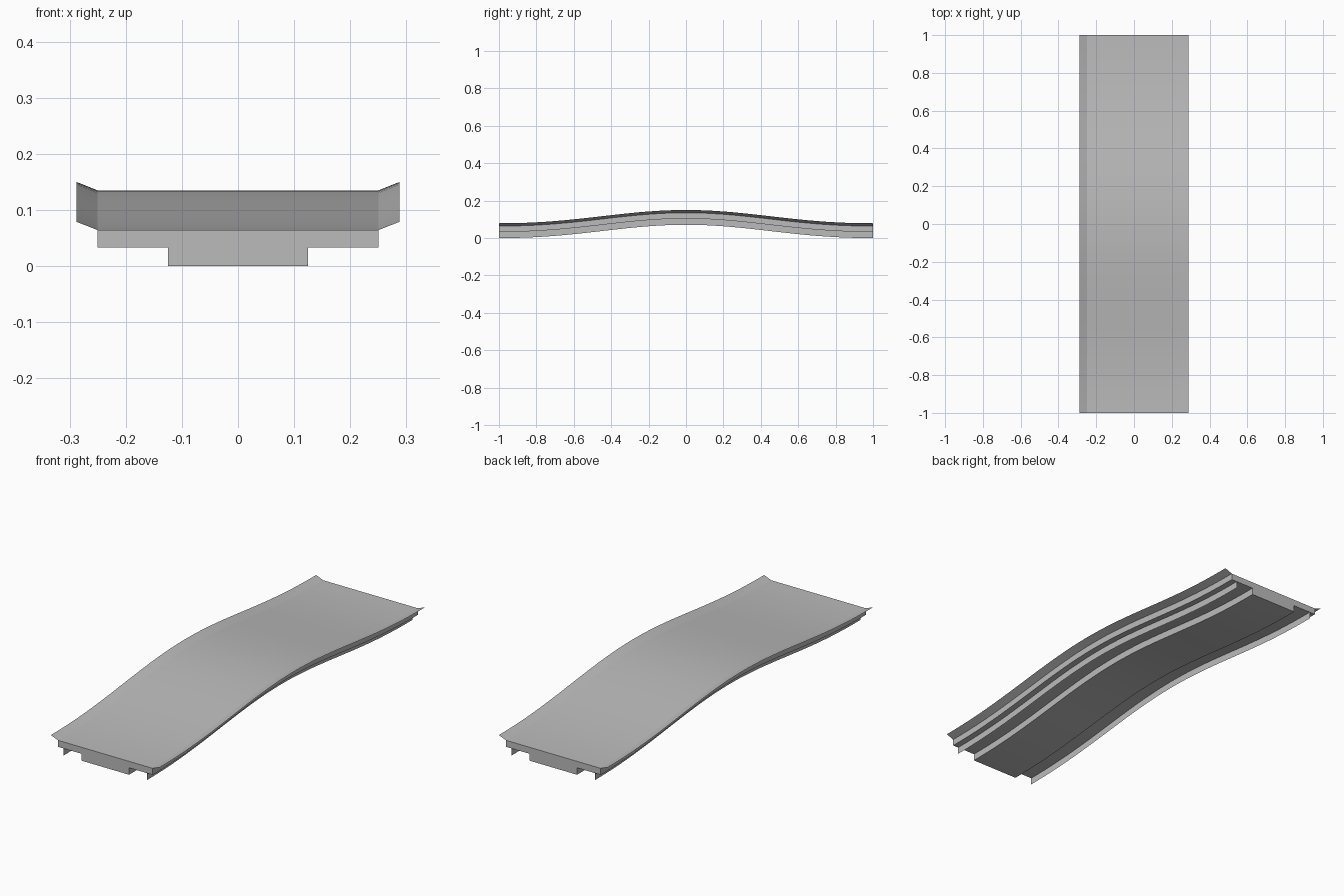
import bpy, bmesh, math

if "Cube" in bpy.data.objects:
    bpy.data.objects.remove(bpy.data.objects["Cube"])

LENGTH, RISE, STEPS = 2.0, 0.071, 40
DECK_HALF, BEAM_HALF, RAIL_X, TIP_X = 0.25, 0.125, 0.22, 0.288
DECK_Z, SLAB_Z, TIP_Z = 0.064, 0.033, 0.079

grey = bpy.data.materials.new("concrete_grey")
grey.use_nodes = True
colour = (0.5, 0.5, 0.5, 1)
grey.diffuse_color = colour
grey.node_tree.nodes["Principled BSDF"].inputs["Base Color"].default_value = colour


def hump(y):
    """Height of the arched path at y, level at both ends."""
    t = (1 - abs(y)) ** 1.1
    return RISE * (1 - math.cos(math.pi * t)) / 2


def sweep(name, profile, closed):
    """Sweep an x-z profile along the arched path."""
    bm = bmesh.new()
    rows = []
    for i in range(STEPS + 1):
        y = LENGTH * (i / STEPS - 0.5)
        rows.append([bm.verts.new((x, y, z + hump(y))) for x, z in profile])
    n = len(profile)
    for a, b in zip(rows, rows[1:]):
        for j in range(n if closed else n - 1):
            k = (j + 1) % n
            bm.faces.new((a[j], a[k], b[k], b[j]))
    if closed:
        bm.faces.new(rows[0])
        bm.faces.new(rows[-1])
        bmesh.ops.recalc_face_normals(bm, faces=bm.faces)
    mesh = bpy.data.meshes.new(name)
    bm.to_mesh(mesh)
    bm.free()
    mesh.materials.append(grey)
    obj = bpy.data.objects.new(name, mesh)
    bpy.context.collection.objects.link(obj)
    bpy.ops.object.select_all(action="DESELECT")
    obj.select_set(True)
    bpy.context.view_layer.objects.active = obj
    bpy.ops.object.shade_smooth_by_angle()
    return obj


# Deck slab with the narrower beam beneath it
half = [(DECK_HALF, DECK_Z), (DECK_HALF, SLAB_Z), (BEAM_HALF, SLAB_Z), (BEAM_HALF, 0)]
sweep("deck_and_beam", half + [(-x, z) for x, z in reversed(half)], True)

for side, s in (("left", 1), ("right", -1)):
    # Upturned thin lip along the deck edge
    lip = [(s * DECK_HALF, DECK_Z), (s * TIP_X, TIP_Z)]
    sweep(side + "_lip", lip[::s], False)
    # Thin hanging flange under the slab
    flange = [(s * RAIL_X, SLAB_Z), (s * RAIL_X, 0)]
    sweep(side + "_flange", flange[::-s], False)
